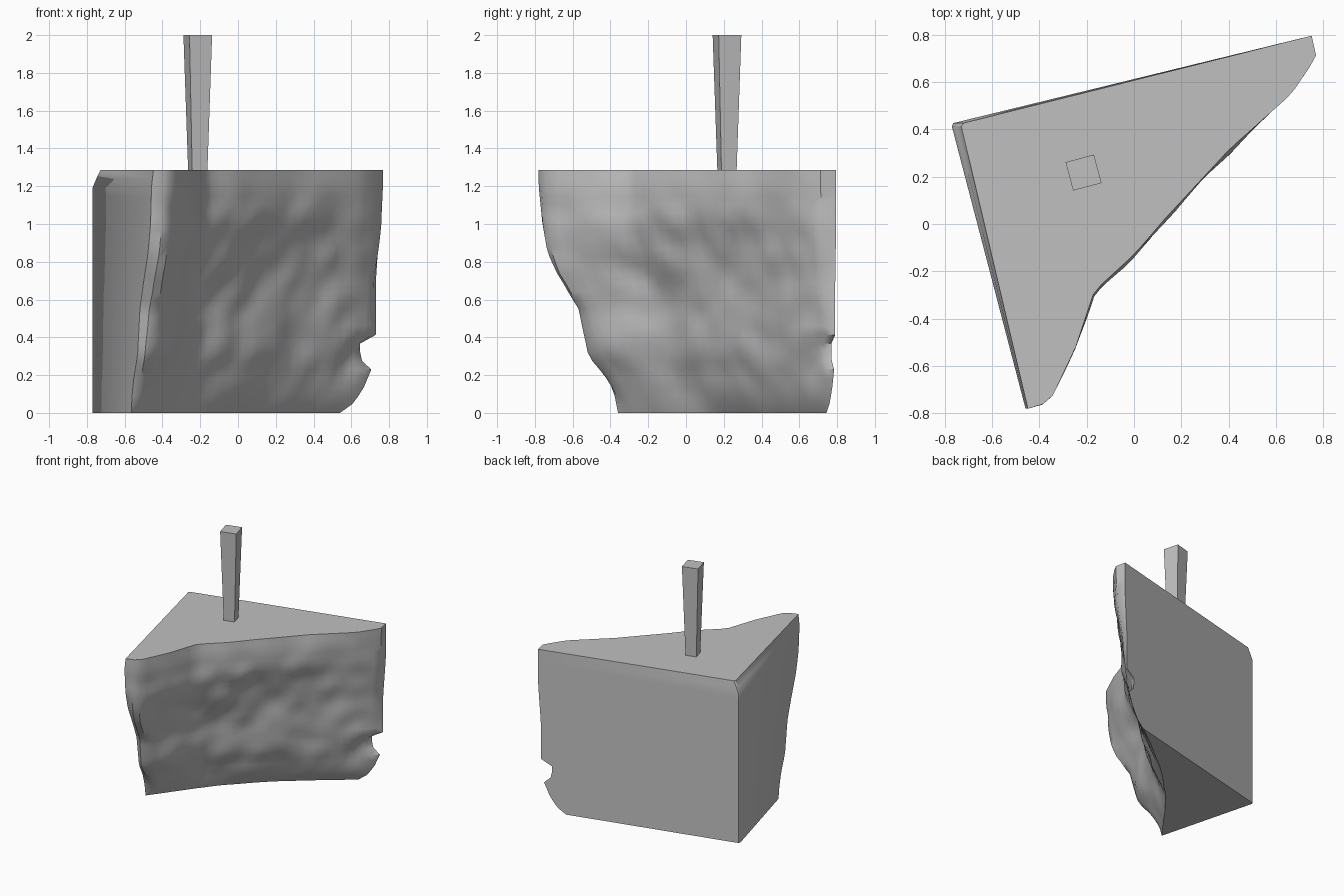
import bpy
import bmesh
import math
from mathutils import Vector, noise

cube = bpy.data.objects.get("Cube")
if cube:
    bpy.data.objects.remove(cube)

# Single stone colour
stone = bpy.data.materials.new("stone_grey")
stone.use_nodes = True
grey = (0.53, 0.53, 0.53, 1)
stone.diffuse_color = grey
stone.node_tree.nodes["Principled BSDF"].inputs["Base Color"].default_value = grey

HEIGHT = 1.285
LEVELS = 28
COLUMNS = 36

# Wall ends by height, and the rough outline by distance along the face
FRONT_END = [(0, -.36), (.1, -.38), (.2, -.42), (.3, -.49), (.55, -.54),
             (.7, -.62), (.85, -.71), (1, -.76), (1.2, -.78), (1.3, -.78)]
BACK_END = [(0, .54), (.04, .6), (.12, .66), (.24, .71), (.42, .73),
            (.7, .73), (1, .75), (1.3, .75)]
NOTCH = [(0, 0), (.25, 0), (.28, .07), (.37, .08), (.41, 0), (1.3, 0)]
BULGE = [(0, 0), (.15, .02), (.5, .015), (.9, 0), (1.05, .015),
         (1.2, .02), (1.3, 0)]
OUTLINE = [(0, 0), (.04, .055), (.165, .002), (.286, -.08), (.4, -.04),
           (.5, -.028), (.7, .011), (.875, .08), (.97, .07), (1, 0)]
# Rounded lip beside the side wall, along the face and by height
LIP = [(0, 0), (.04, 1), (.1, .7), (.25, 0), (1, 0)]
LIP_HEIGHT = [(0, 0), (.1, .4), (.3, 1), (.55, .9), (.74, 1.1), (.9, .7),
              (1.1, .2), (1.3, 0)]


def lookup(table, t):
    """Linear interpolation in a list of pairs."""
    for (a, va), (b, vb) in zip(table, table[1:]):
        if t <= b:
            return va + (vb - va) * max(0, t - a) / (b - a)
    return table[-1][1]


def side_wall(y):
    return Vector((-.765 + (.42 - y) * .256, y, 0))


def back_wall(x):
    return Vector((x, .425 + (.76 + x) * .245, 0))


def section(z):
    """One closed horizontal outline: two flat walls and the rough face."""
    up = z / HEIGHT
    chamfer = max(0, (z - 1.2) / (HEIGHT - 1.2))
    start = side_wall(lookup(FRONT_END, z)) + Vector((.01 * chamfer, 0, 0))
    end = back_wall(lookup(BACK_END, z))
    chord = end - start
    along = chord.normalized()
    outward = Vector((along.y, -along.x, 0))
    ring = [Vector((-.763 + .043 * chamfer, .426, 0)),
            Vector((-.769 + .04 * chamfer, .412, 0))]
    for i in range(COLUMNS + 1):
        s = i / COLUMNS
        middle = math.sin(math.pi * s)
        # outline fades from the top shape to a gentle hollow at the base
        offset = lookup(OUTLINE, s) * up - .08 * middle * (1 - up)
        offset += lookup(BULGE, z) * middle
        # natural roughness, calm at the top, base and wall corners
        calm = min(1, 3 * middle) * min(1, (HEIGHT - z) * 4) * min(1, .2 + z * 4)
        spot = Vector((s * 2, z, 0))
        rough = .035 * noise.noise(spot * 2.3) + .02 * noise.noise(spot * 6.1)
        lip = lookup(LIP, s) * lookup(LIP_HEIGHT, z)
        p = start + chord * s + outward * (offset + rough * calm)
        p += (outward * .06 - along * .06) * lip
        p -= Vector((.97, .24, 0)) * lookup(NOTCH, z) * max(0, s - .88) / .12
        ring.append(p)
    for p in ring:
        p.z = z
    return ring


def finish(name, bm):
    bmesh.ops.recalc_face_normals(bm, faces=bm.faces)
    mesh = bpy.data.meshes.new(name)
    bm.to_mesh(mesh)
    bm.free()
    mesh.materials.append(stone)
    obj = bpy.data.objects.new(name, mesh)
    bpy.context.collection.objects.link(obj)
    return obj


# Broken corner block, lofted through the horizontal outlines
bm = bmesh.new()
rings = [[bm.verts.new(p) for p in section(HEIGHT * k / LEVELS)]
         for k in range(LEVELS + 1)]
count = len(rings[0])
sides = []
for low, high in zip(rings, rings[1:]):
    for i in range(count):
        j = (i + 1) % count
        sides.append(bm.faces.new((low[i], low[j], high[j], high[i])))
bm.faces.new(rings[-1])
bm.faces.new(rings[0][::-1])
bmesh.ops.triangulate(bm, faces=sides)
block = finish("corner_block", bm)
bpy.ops.object.select_all(action='DESELECT')
block.select_set(True)
bpy.context.view_layer.objects.active = block
bpy.ops.object.shade_smooth_by_angle(angle=math.radians(38))

# Square post, wider at the top, turned with the walls
bm = bmesh.new()
post_rings = []
for z, half in ((1.26, .041), (2, .062)):
    corners = []
    for k in range(4):
        a = math.radians(60 + 90 * k)
        r = half * math.sqrt(2)
        corners.append(bm.verts.new((-.213 + r * math.cos(a), .217 + r * math.sin(a), z)))
    post_rings.append(corners)
low, high = post_rings
for i in range(4):
    j = (i + 1) % 4
    bm.faces.new((low[i], low[j], high[j], high[i]))
bm.faces.new(high)
bm.faces.new(low[::-1])
finish("tapered_post", bm)
